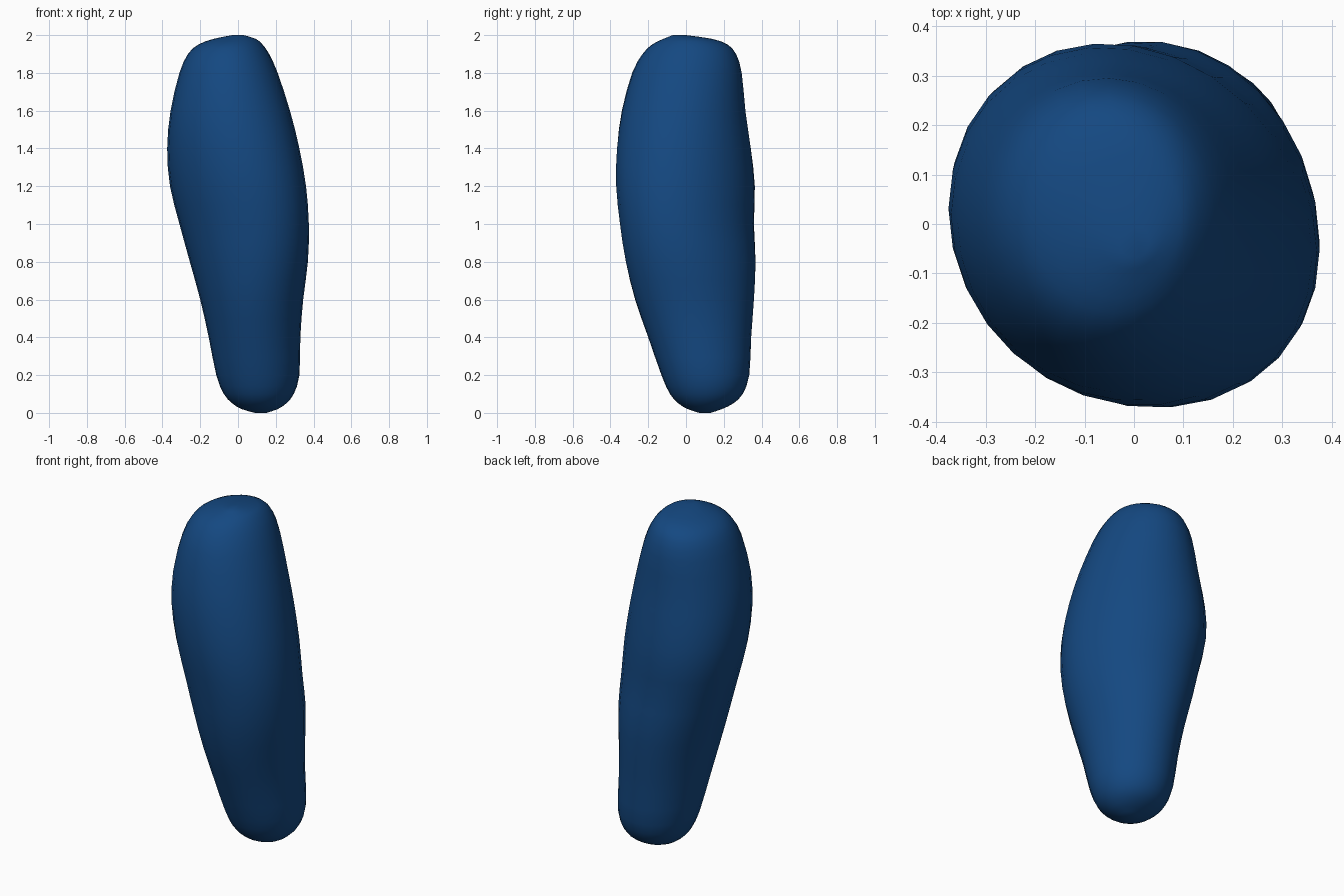
import bpy, bmesh, math

if "Cube" in bpy.data.objects:
    bpy.data.objects.remove(bpy.data.objects["Cube"])

SIDES = 28
STEPS = 2

# Height and outline limits: z, x min, x max, y min, y max
ROWS = [
    (0.00, 0.09, 0.15, 0.07, 0.13),
    (0.02, 0.02, 0.21, 0.01, 0.19),
    (0.05, -0.03, 0.255, -0.04, 0.25),
    (0.10, -0.075, 0.295, -0.085, 0.30),
    (0.20, -0.115, 0.325, -0.13, 0.335),
    (0.40, -0.155, 0.33, -0.20, 0.345),
    (0.60, -0.20, 0.345, -0.27, 0.36),
    (0.80, -0.255, 0.37, -0.32, 0.37),
    (1.00, -0.31, 0.375, -0.35, 0.36),
    (1.20, -0.36, 0.36, -0.37, 0.365),
    (1.40, -0.375, 0.325, -0.367, 0.345),
    (1.60, -0.357, 0.275, -0.34, 0.315),
    (1.80, -0.31, 0.21, -0.285, 0.295),
    (1.90, -0.265, 0.165, -0.23, 0.265),
    (1.95, -0.21, 0.13, -0.18, 0.22),
    (1.98, -0.13, 0.095, -0.12, 0.14),
    (2.00, -0.03, 0.03, -0.07, 0.00),
]


def smooth_rows(rows):
    """Fill in rows between the limits with a Catmull-Rom curve."""
    out = []
    for i in range(len(rows) - 1):
        p = [rows[max(0, min(len(rows) - 1, i + k))] for k in (-1, 0, 1, 2)]
        for s in range(STEPS):
            t = s / STEPS
            out.append([b + 0.5 * t * (c - a + t * (2 * a - 5 * b + 4 * c - d
                        + t * (3 * (b - c) + d - a))) for a, b, c, d in zip(*p)])
    return out + [rows[-1]]


# Leaning rounded body, stretched along one diagonal at mid height
bm = bmesh.new()
rings = []
for z, x0, x1, y0, y1 in smooth_rows(ROWS):
    skew = -0.17 * math.exp(-((z - 1.1) / 0.5) ** 2)
    ring = []
    for k in range(SIDES):
        a = 2 * math.pi * k / SIDES
        ring.append(bm.verts.new(((x0 + x1) / 2 + (x1 - x0) / 2 * math.cos(a),
                                  (y0 + y1) / 2 + (y1 - y0) / 2 * math.sin(a + skew),
                                  z)))
    rings.append(ring)
for low, high in zip(rings, rings[1:]):
    for k in range(SIDES):
        n = (k + 1) % SIDES
        bm.faces.new((low[k], low[n], high[n], high[k]))
bm.faces.new(rings[0][::-1])
bm.faces.new(rings[-1])
mesh = bpy.data.meshes.new("rounded_body")
bm.to_mesh(mesh)
bm.free()
mesh.shade_smooth()
body = bpy.data.objects.new("rounded_body", mesh)
bpy.context.collection.objects.link(body)

# Deep blue material
blue = bpy.data.materials.new("deep_blue")
blue.diffuse_color = (0.007, 0.065, 0.22, 1)
blue.use_nodes = True
blue.node_tree.nodes["Principled BSDF"].inputs["Base Color"].default_value = blue.diffuse_color
mesh.materials.append(blue)
